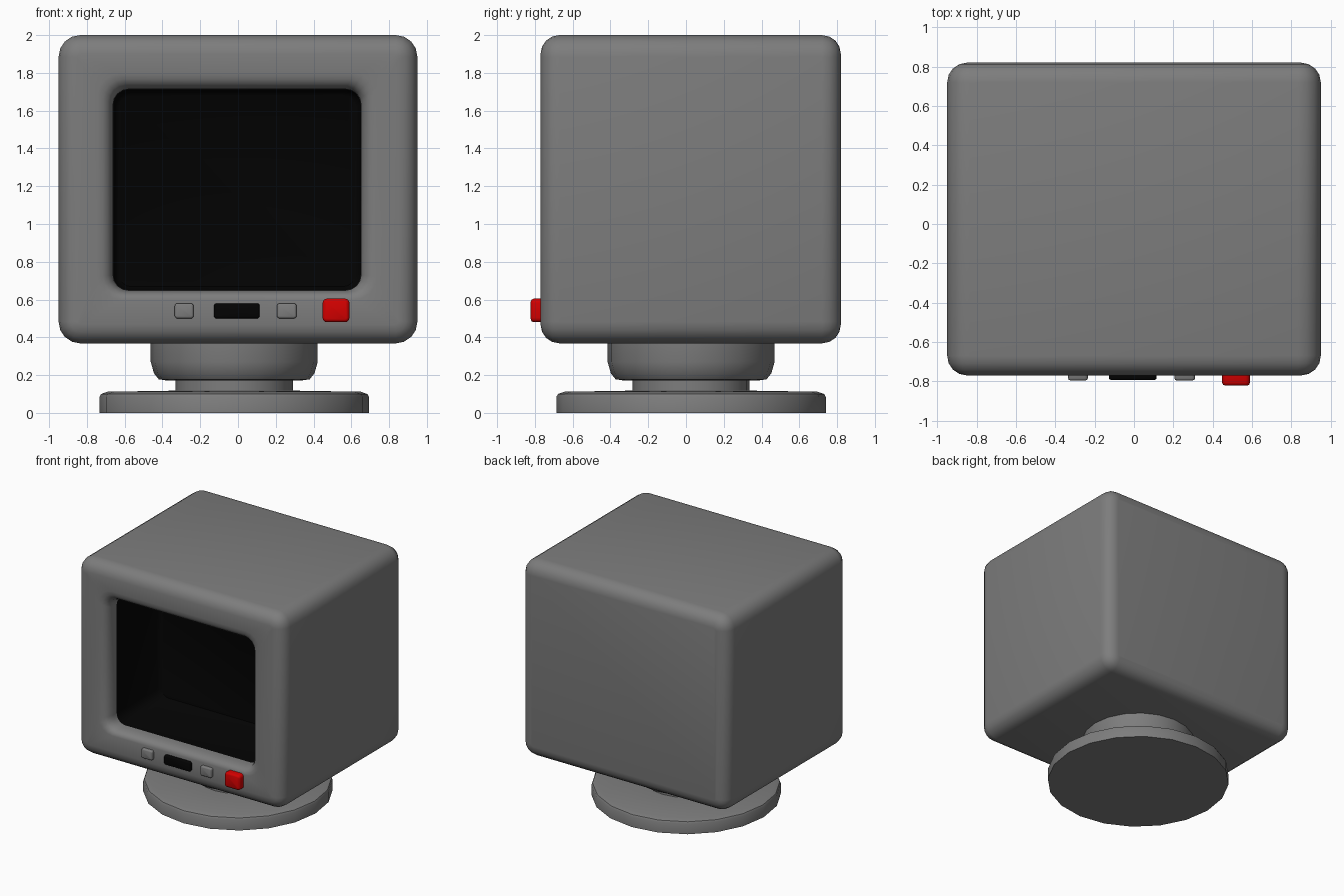
import bpy, bmesh, math

if "Cube" in bpy.data.objects:
    bpy.data.objects.remove(bpy.data.objects["Cube"])


def material(name, rgb):
    m = bpy.data.materials.new(name)
    m.diffuse_color = (*rgb, 1)
    m.use_nodes = True
    m.node_tree.nodes["Principled BSDF"].inputs["Base Color"].default_value = m.diffuse_color
    return m


GREY = material("case grey", (0.205, 0.205, 0.205))
BLACK = material("screen black", (0.001, 0.001, 0.001))
RED = material("button red", (0.65, 0.0, 0.0))


def finish(name, bm, mat, angle=40):
    bmesh.ops.recalc_face_normals(bm, faces=bm.faces)
    me = bpy.data.meshes.new(name)
    bm.to_mesh(me)
    bm.free()
    me.materials.append(mat)
    ob = bpy.data.objects.new(name, me)
    bpy.context.collection.objects.link(ob)
    bpy.ops.object.select_all(action='DESELECT')
    ob.select_set(True)
    bpy.context.view_layer.objects.active = ob
    bpy.ops.object.shade_smooth_by_angle(angle=math.radians(angle))
    return ob


def rounded_loop(bm, x0, x1, z0, z1, r, y, seg=4):
    """Rounded rectangle facing the front."""
    corners = [(x1 - r, z1 - r), (x0 + r, z1 - r), (x0 + r, z0 + r), (x1 - r, z0 + r)]
    verts = []
    for k, (cx, cz) in enumerate(corners):
        for i in range(seg + 1):
            a = math.pi / 2 * (k + i / seg)
            verts.append(bm.verts.new((cx + r * math.cos(a), y, cz + r * math.sin(a))))
    return verts


def loft(name, loops, mat, angle=40):
    bm = bmesh.new()
    rings = [rounded_loop(bm, *l) for l in loops]
    for a, b in zip(rings, rings[1:]):
        n = len(a)
        for i in range(n):
            bm.faces.new((a[i], a[(i + 1) % n], b[(i + 1) % n], b[i]))
    bm.faces.new(rings[0])
    bm.faces.new(rings[-1])
    return finish(name, bm, mat, angle)


def box_loop(d, y):
    """Case outline shrunk by d."""
    return (-0.95 + d, 0.95 - d, 0.368 + d, 2.0 - d, max(0.115 - d, 0.02), y)


def lip_loop(d, y):
    """Screen opening grown by d, less at the bottom."""
    return (-0.66 - d, 0.65 + d, 0.65 - d * 0.6, 1.712 + d, 0.08 + d * 0.5, y)


def lathe(name, profile, cx, cy, mat, n=20):
    bm = bmesh.new()
    rings = [[bm.verts.new((cx + r * math.cos(2 * math.pi * i / n),
                            cy + r * math.sin(2 * math.pi * i / n), z))
              for i in range(n)] for r, z in profile]
    for a, b in zip(rings, rings[1:]):
        for i in range(n):
            bm.faces.new((a[i], a[(i + 1) % n], b[(i + 1) % n], b[i]))
    bm.faces.new(rings[0])
    bm.faces.new(rings[-1])
    return finish(name, bm, mat)


# Case: dark screen cavity, lip, bezel, rounded front edge, sides, rounded back edge
R = 0.1
steps = [math.pi / 2 * i / 4 for i in range(5)]
lip = [(-0.03, -0.1), (-0.004, -0.13), (0, -0.65), (0.002, -0.69), (0.012, -0.725), (0.03, -0.75),
       (0.055, -0.765), (0.085, -0.77)]
case = [lip_loop(d, y) for d, y in lip]
case += [box_loop(R - R * math.sin(a), -0.77 + R - R * math.cos(a)) for a in steps]
case += [box_loop(R - R * math.cos(a), 0.82 - R + R * math.sin(a)) for a in steps]
body = loft("monitor_case", case, GREY, 50)
body.data.materials.append(BLACK)
for p in body.data.polygons:
    c = p.center
    if abs(c.x) < 0.67 and 0.64 < c.z < 1.72 and -0.65 < c.y < 0:
        p.material_index = 1


# Front controls
def button(name, x0, x1, z0, z1, front, mat, b=0.01):
    loft(name, [(x0, x1, z0, z1, b * 1.5, -0.74),
                (x0, x1, z0, z1, b * 1.5, front + b),
                (x0 + b * .3, x1 - b * .3, z0 + b * .3, z1 - b * .3, b * 1.2, front + b * .3),
                (x0 + b, x1 - b, z0 + b, z1 - b, b * .5, front)], mat, 50)


button("left_button", -0.335, -0.235, 0.50, 0.58, -0.795, GREY)
button("right_button", 0.206, 0.31, 0.50, 0.58, -0.795, GREY)
button("indicator_panel", -0.128, 0.115, 0.50, 0.58, -0.793, BLACK)
button("power_button", 0.448, 0.59, 0.48, 0.605, -0.822, RED, 0.016)

# Swivel stand
CX, CY = -0.02, 0.027
lathe("base_disc", [(0.713, 0), (0.713, 0.085), (0.705, 0.1), (0.67, 0.112), (0.3, 0.118)],
      CX, CY, GREY)
lathe("stand_neck", [(0.31, 0.1), (0.31, 0.2)], CX, CY, GREY)
lathe("stand_collar", [(0.36, 0.172), (0.40, 0.178), (0.425, 0.21), (0.442, 0.27), (0.442, 0.4)],
      CX, CY, GREY)
